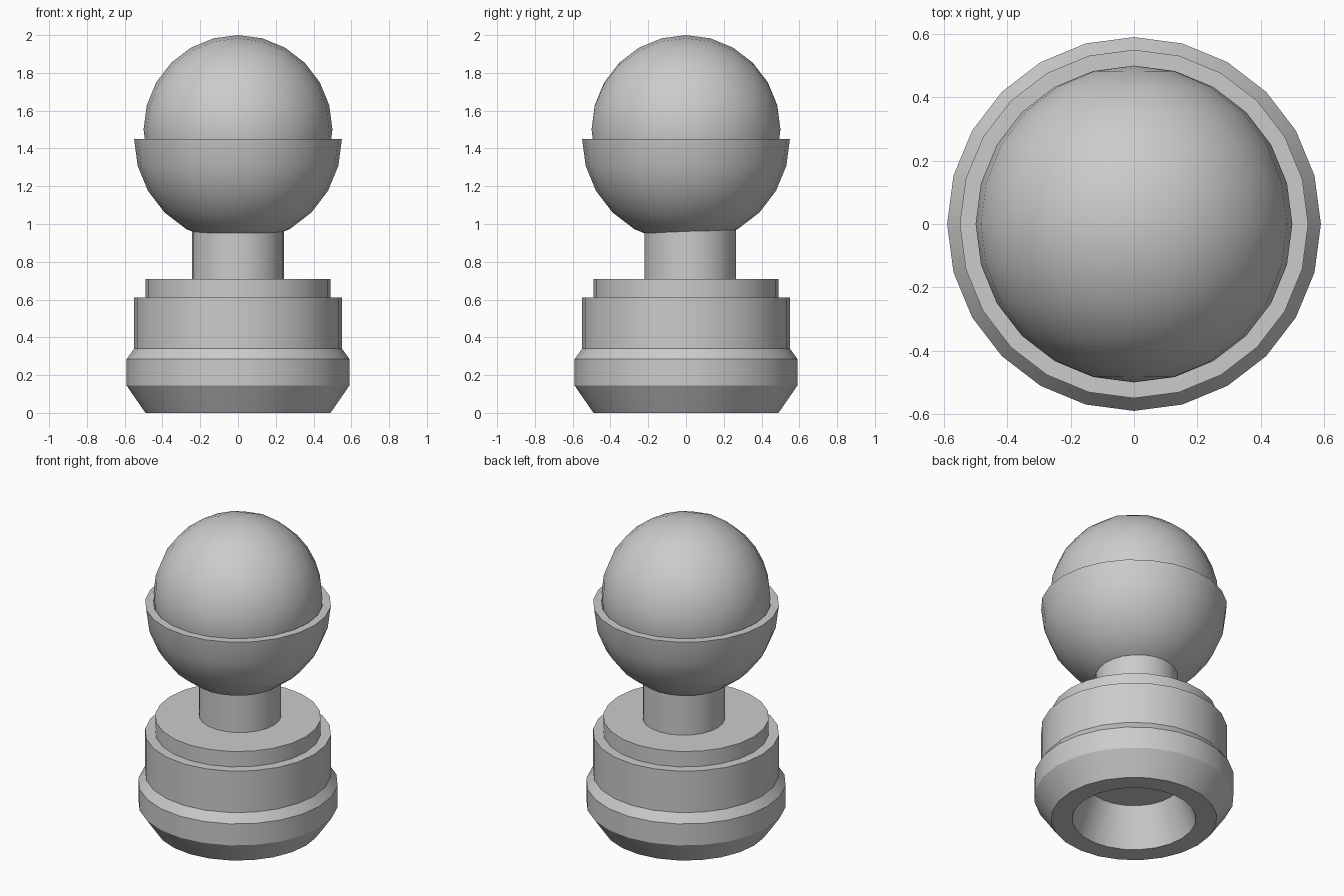
import bpy, bmesh
from math import sin, cos, pi, radians
from mathutils import Matrix

SIDES = 24

cube = bpy.data.objects.get("Cube")
if cube:
    bpy.data.objects.remove(cube, do_unlink=True)

grey = bpy.data.materials.new("plain grey")
grey.use_nodes = True
grey.diffuse_color = (0.6, 0.6, 0.6, 1)
grey.node_tree.nodes["Principled BSDF"].inputs["Base Color"].default_value = (0.6, 0.6, 0.6, 1)


def finish(name, bm):
    bmesh.ops.recalc_face_normals(bm, faces=bm.faces)
    mesh = bpy.data.meshes.new(name)
    bm.to_mesh(mesh)
    bm.free()
    mesh.materials.append(grey)
    ob = bpy.data.objects.new(name, mesh)
    bpy.context.collection.objects.link(ob)
    bpy.ops.object.select_all(action='DESELECT')
    ob.select_set(True)
    bpy.context.view_layer.objects.active = ob
    bpy.ops.object.shade_smooth_by_angle(angle=radians(30))
    return ob


def lathe(name, profile, y=0):
    """Revolve (radius, z) points; ends are capped, or meet at a pole."""
    bm = bmesh.new()
    rings = []
    for r, z in profile:
        if r < 1e-4:
            rings.append([bm.verts.new((0, y, z))] * SIDES)
        else:
            rings.append([bm.verts.new((r * cos(2 * pi * i / SIDES),
                                        y + r * sin(2 * pi * i / SIDES), z))
                          for i in range(SIDES)])
    for a, b in zip(rings, rings[1:]):
        for i in range(SIDES):
            j = (i + 1) % SIDES
            bm.faces.new(dict.fromkeys((a[i], a[j], b[j], b[i])))
    for ring in (rings[0], rings[-1]):
        if ring[0] != ring[1]:
            bm.faces.new(ring)
    return finish(name, bm)


def quarter_arc(radius, z):
    """Quarter circle from the bottom pole up to the rim."""
    steps = SIDES // 4
    return [(radius * sin(pi / 2 * k / steps), z - radius * cos(pi / 2 * k / steps))
            for k in range(steps + 1)]


# Base: tapered recess underneath, chamfered collar, stepped top
lathe("base", [(0.28, 0.25), (0.366, 0), (0.49, 0), (0.59, 0.145), (0.59, 0.285),
               (0.55, 0.34), (0.55, 0.61), (0.49, 0.61), (0.49, 0.71)])

# Neck, set slightly towards the back
lathe("neck", [(0.243, 0.70), (0.243, 0.97)], y=0.022)

# Cup: outer bowl, flat rim, inner bowl
lathe("cup", quarter_arc(0.55, 1.45) + quarter_arc(0.5, 1.45)[::-1])

# Ball resting in the cup, poles facing front and back
bm = bmesh.new()
bmesh.ops.create_uvsphere(bm, u_segments=SIDES, v_segments=SIDES // 2, radius=0.5,
                          matrix=Matrix.Translation((0, 0, 1.5)) @ Matrix.Rotation(pi / 2, 4, 'X'))
finish("ball", bm)
